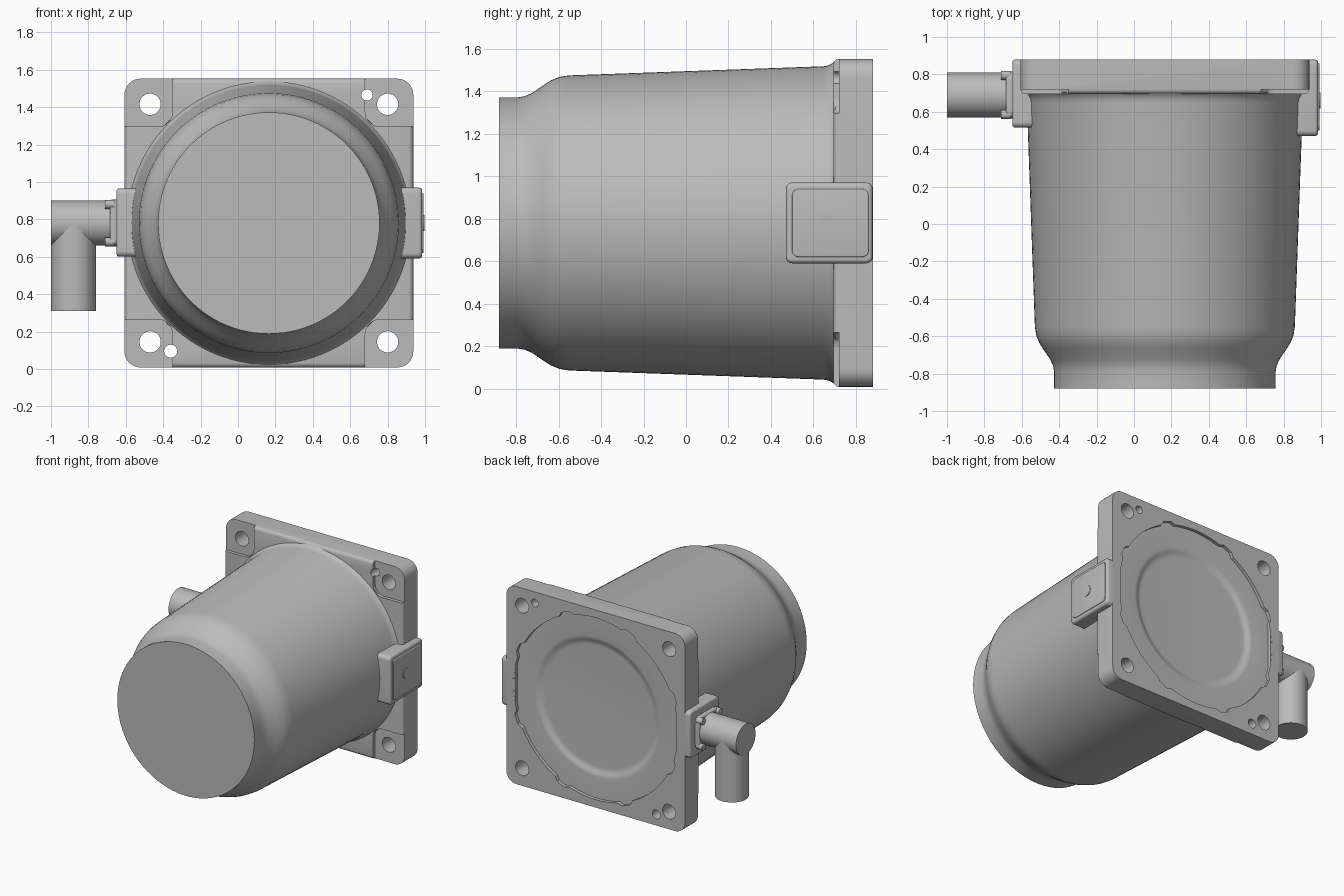
import bpy, bmesh, math
from mathutils import Matrix, Vector

old = bpy.data.objects.get("Cube")
if old:
    bpy.data.objects.remove(old, do_unlink=True)

CX, CZ = 0.165, 0.78            # axis of the canister
grey = bpy.data.materials.new("grey metal")
grey.use_nodes = True
grey.diffuse_color = (0.5, 0.5, 0.5, 1)
grey.node_tree.nodes["Principled BSDF"].inputs["Base Color"].default_value = (0.5, 0.5, 0.5, 1)


def finish(name, bm):
    bmesh.ops.recalc_face_normals(bm, faces=bm.faces)
    mesh = bpy.data.meshes.new(name)
    bm.to_mesh(mesh)
    bm.free()
    mesh.materials.append(grey)
    obj = bpy.data.objects.new(name, mesh)
    bpy.context.collection.objects.link(obj)
    return obj


def lathe(name, profile, steps=96):
    """Spin (radius, y) points about the canister axis."""
    bm = bmesh.new()
    verts = [bm.verts.new((CX + r, y, CZ)) for r, y in profile]
    edges = [bm.edges.new(pair) for pair in zip(verts, verts[1:])]
    bmesh.ops.spin(bm, geom=verts + edges, cent=(CX, 0, CZ), axis=(0, 1, 0),
                   angle=math.tau, steps=steps, use_duplicate=False)
    bmesh.ops.remove_doubles(bm, verts=bm.verts, dist=0.0005)
    return finish(name, bm)


def block(name, low, high, axis, radius, rim=0, side=1):
    """Box with corners rounded about an axis, and a softened rim on one end."""
    low, high = Vector(low), Vector(high)
    bm = bmesh.new()
    bmesh.ops.create_cube(bm, size=1)
    size = high - low
    for v in bm.verts:
        v.co = (low + high) / 2 + Vector(a * b for a, b in zip(v.co, size))
    corners = [e for e in bm.edges if abs((e.verts[0].co - e.verts[1].co)[axis]) > 0.001]
    bmesh.ops.bevel(bm, geom=corners, offset=radius, segments=8, profile=0.5, affect='EDGES')
    if rim:
        end = high[axis] if side > 0 else low[axis]
        edges = [e for e in bm.edges if all(abs(v.co[axis] - end) < 0.0005 for v in e.verts)]
        bmesh.ops.bevel(bm, geom=edges, offset=rim, segments=3, profile=0.5, affect='EDGES')
    return finish(name, bm)


def rod(name, start, end, radius, sides=48):
    start, end = Vector(start), Vector(end)
    direction = end - start
    turn = direction.to_track_quat('Z', 'Y').to_matrix().to_4x4()
    bm = bmesh.new()
    bmesh.ops.create_cone(bm, cap_ends=True, segments=sides, radius1=radius, radius2=radius,
                          depth=direction.length,
                          matrix=Matrix.Translation((start + end) / 2) @ turn)
    return finish(name, bm)


def cut(target, cutter):
    cutter.hide_render = True
    mod = target.modifiers.new("cut", 'BOOLEAN')
    mod.operation, mod.solver, mod.object = 'DIFFERENCE', 'EXACT', cutter
    bpy.context.view_layer.objects.active = target
    bpy.ops.object.modifier_apply(modifier=mod.name)
    bpy.data.objects.remove(cutter, do_unlink=True)


# Canister body with stepped nose and a fillet where it meets the flange
parts = [lathe("canister_body", [
    (0, -0.88), (0.592, -0.88), (0.592, -0.79), (0.597, -0.76), (0.612, -0.725),
    (0.65, -0.67), (0.672, -0.635), (0.688, -0.595), (0.695, -0.55), (0.738, 0.65),
    (0.742, 0.67), (0.752, 0.69), (0.765, 0.705), (0.765, 0.74), (0, 0.74)])]

# Square flange
H = 0.772
flange = block("mounting_flange", (CX - H, 0.695, CZ - H), (CX + H, 0.88, CZ + H),
               1, 0.085, 0.025, -1)
for sx in (-1, 1):
    for sz in (-1, 1):
        xs = sorted((CX + sx * 0.515, CX + sx * 0.95))
        zs = sorted((CZ + sz * 0.515, CZ + sz * 0.95))
        cut(flange, block("pocket_cutter", (xs[0], 0.5, zs[0]), (xs[1], 0.72, zs[1]), 1, 0.08))
        x, z = CX + sx * 0.635, CZ + sz * 0.635
        cut(flange, rod("hole_cutter", (x, 0.5, z), (x, 1, z), 0.057, 32))
for s, r in ((1, 0.03), (-1, 0.035)):
    x, z = CX + s * 0.525, CZ + s * 0.685
    cut(flange, rod("pin_hole_cutter", (x, 0.5, z), (x, 1, z), r, 24))

# Notched round recess in the back of the flange
bm = bmesh.new()
ring = []
for i in range(128):
    a = math.tau * (i + 0.5) / 128
    r = 0.735 if i % 16 in (7, 8, 9) else 0.71
    ring.append(bm.verts.new((CX + r * math.cos(a), 0.82, CZ + r * math.sin(a))))
face = bm.faces.new(ring)
top = bmesh.ops.extrude_face_region(bm, geom=[face])
bmesh.ops.translate(bm, vec=(0, 0.2, 0), verts=[g for g in top["geom"] if isinstance(g, bmesh.types.BMVert)])
cut(flange, finish("recess_cutter", bm))
parts.append(flange)

# Dished cover in the recess
parts.append(lathe("back_cover", [
    (0, 0.79), (0.745, 0.79), (0.745, 0.855), (0.545, 0.855), (0.53, 0.853),
    (0.515, 0.847), (0.50, 0.84), (0.485, 0.836), (0.47, 0.835), (0, 0.835)]))

# Side bosses: left with a cap plate and screw, right carrying the pipe
parts += [
    block("left_boss", (0.86, 0.47, 0.59), (0.985, 0.879, 0.97), 0, 0.03, 0.018, 1),
    block("left_boss_cap", (0.97, 0.50, 0.62), (0.993, 0.86, 0.94), 0, 0.03, 0.005, 1),
    rod("left_boss_screw", (0.97, 0.66, CZ), (0.997, 0.66, CZ), 0.042, 12),
    block("right_boss", (-0.65, 0.515, 0.60), (-0.53, 0.879, 0.965), 0, 0.03, 0.015, -1),
    block("pipe_plate", (-0.685, 0.565, 0.655), (-0.64, 0.815, 0.905), 0, 0.04, 0.01, -1),
    rod("pipe_horizontal", (-1, 0.69, CZ), (-0.64, 0.69, CZ), 0.12),
    rod("pipe_down", (-0.88, 0.69, 0.31), (-0.88, 0.69, CZ), 0.12),
]
for y in (0.585, 0.795):
    for z in (0.68, 0.88):
        parts.append(rod("plate_bolt", (-0.71, y, z), (-0.66, y, z), 0.024, 12))

# Smooth curved surfaces and keep edges sharp
for obj in parts:
    bpy.ops.object.select_all(action='DESELECT')
    obj.select_set(True)
    bpy.context.view_layer.objects.active = obj
    bpy.ops.object.shade_smooth_by_angle(angle=math.radians(32))
